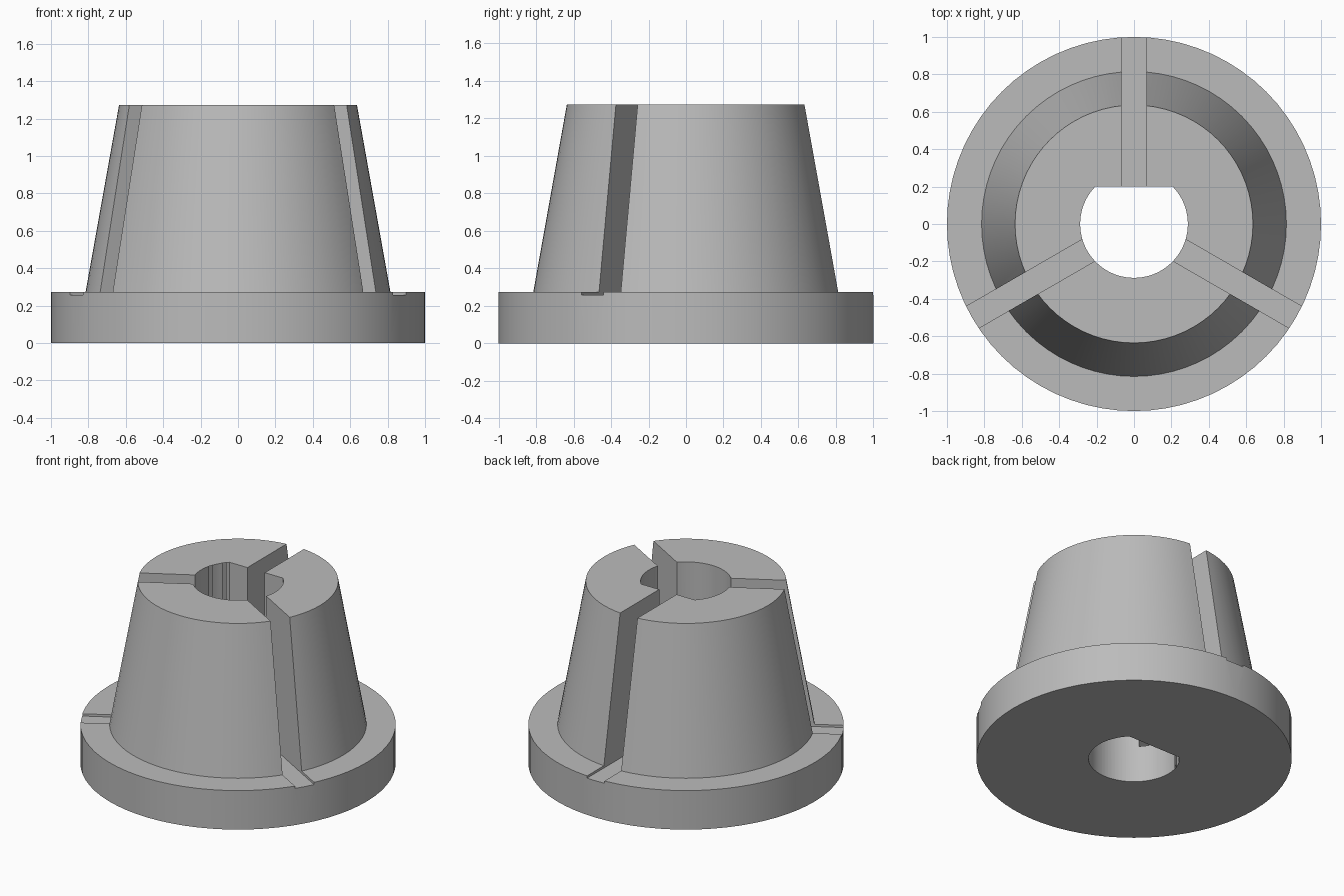
import bpy, bmesh
from math import radians
from mathutils import Matrix, Vector

cube = bpy.data.objects.get("Cube")
if cube:
    bpy.data.objects.remove(cube, do_unlink=True)

SEGMENTS = 72
FLANGE_TOP, TOP = 0.273, 1.273
SLOT_FLOOR, SLOT_WIDTH = 0.257, 0.134
BORE_RADIUS, BORE_FLAT = 0.288, 0.2

grey = bpy.data.materials.new("plain grey")
grey.use_nodes = True
grey.diffuse_color = (0.5, 0.5, 0.5, 1)
grey.node_tree.nodes["Principled BSDF"].inputs["Base Color"].default_value = (0.5, 0.5, 0.5, 1)


def make_object(name, bm):
    bmesh.ops.recalc_face_normals(bm, faces=bm.faces)
    mesh = bpy.data.meshes.new(name)
    bm.to_mesh(mesh)
    bm.free()
    mesh.materials.append(grey)
    obj = bpy.data.objects.new(name, mesh)
    bpy.context.collection.objects.link(obj)
    return obj


def cut(target, cutter):
    mod = target.modifiers.new("cut", "BOOLEAN")
    mod.operation = "DIFFERENCE"
    mod.solver = "EXACT"
    mod.object = cutter
    bpy.context.view_layer.objects.active = target
    bpy.ops.object.modifier_apply(modifier=mod.name)
    bpy.data.objects.remove(cutter, do_unlink=True)


# Flanged tapered body, turned from one profile
profile = [(0, 0), (1, 0), (1, FLANGE_TOP), (0.815, FLANGE_TOP), (0.636, TOP), (0, TOP)]
bm = bmesh.new()
verts = [bm.verts.new((r, 0, z)) for r, z in profile]
edges = [bm.edges.new(pair) for pair in zip(verts, verts[1:])]
bmesh.ops.spin(bm, geom=verts + edges, cent=(0, 0, 0), axis=(0, 0, 1),
               angle=radians(360), steps=SEGMENTS, use_duplicate=False)
bmesh.ops.remove_doubles(bm, verts=bm.verts, dist=0.0005)
bushing = make_object("tapered_bushing", bm)

# D-shaped bore right through
bm = bmesh.new()
bmesh.ops.create_cone(bm, cap_ends=True, segments=SEGMENTS, radius1=BORE_RADIUS,
                      radius2=BORE_RADIUS, depth=4)
cutting = bmesh.ops.bisect_plane(bm, geom=bm.verts[:] + bm.edges[:] + bm.faces[:],
                                 plane_co=(0, BORE_FLAT, 0), plane_no=(0, 1, 0),
                                 clear_outer=True)
bmesh.ops.holes_fill(bm, edges=[e for e in bm.edges if e.is_boundary])
cut(bushing, make_object("bore_cutter", bm))

# Three radial slots, running out as shallow grooves in the flange
for angle in (90, 210, 330):
    bm = bmesh.new()
    bmesh.ops.create_cube(bm, size=1)
    bmesh.ops.scale(bm, vec=(1.15, SLOT_WIDTH, 2), verts=bm.verts)
    bmesh.ops.translate(bm, vec=Vector((0.675, 0, SLOT_FLOOR + 1)), verts=bm.verts)
    bmesh.ops.rotate(bm, cent=(0, 0, 0), verts=bm.verts,
                     matrix=Matrix.Rotation(radians(angle), 3, "Z"))
    cut(bushing, make_object("slot_cutter", bm))

# Smooth round walls with crisp edges
bpy.ops.object.select_all(action="DESELECT")
bushing.select_set(True)
bpy.context.view_layer.objects.active = bushing
bpy.ops.object.shade_smooth_by_angle(angle=radians(25))
